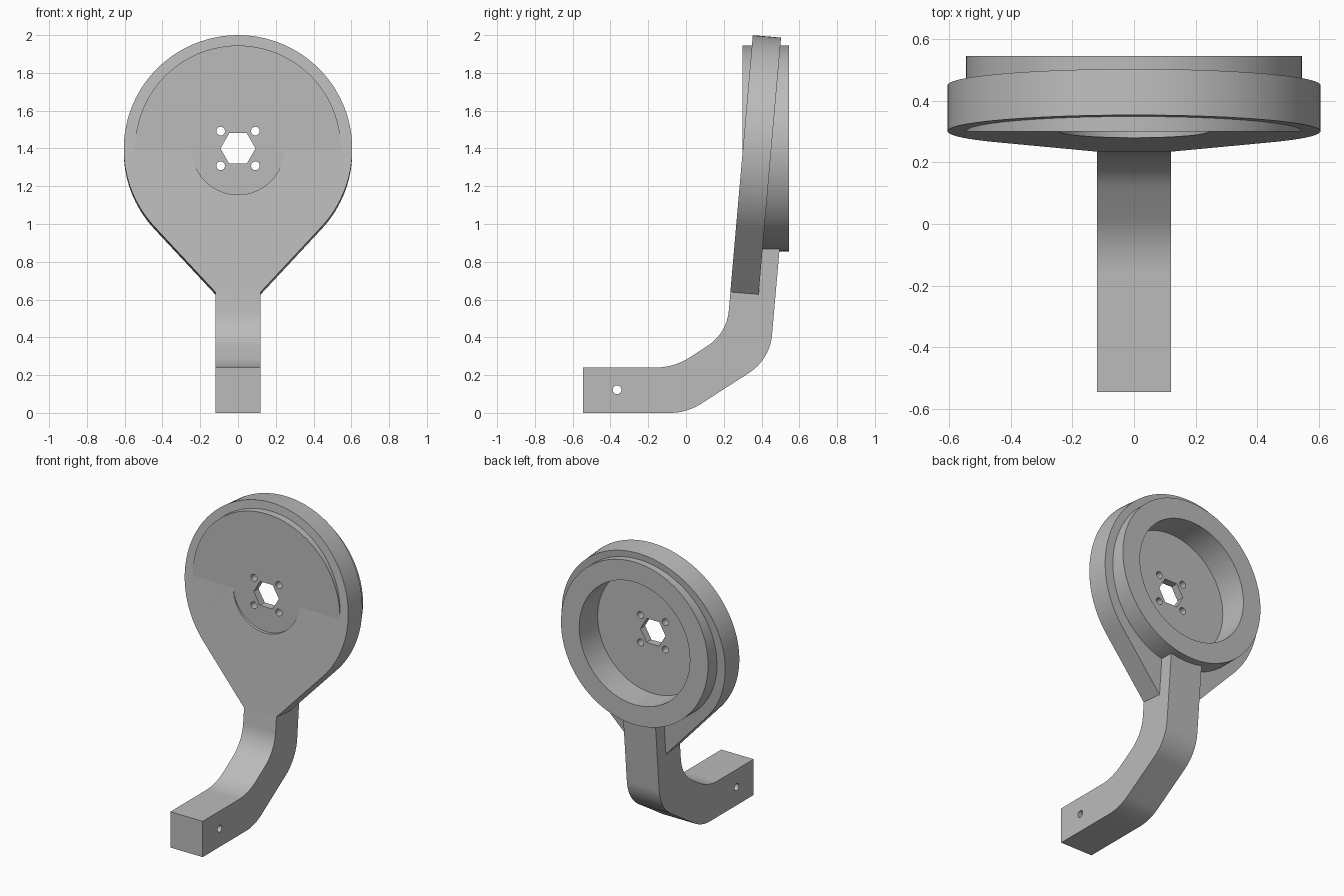
import bpy, bmesh
from math import sin, cos, tan, atan2, acos, hypot, pi, radians
from mathutils import Vector, Matrix

if "Cube" in bpy.data.objects:
    bpy.data.objects.remove(bpy.data.objects["Cube"])

grey = bpy.data.materials.new("plain grey")
grey.use_nodes = True
grey.diffuse_color = (0.5, 0.5, 0.5, 1)
grey.node_tree.nodes["Principled BSDF"].inputs["Base Color"].default_value = (0.5, 0.5, 0.5, 1)

HUB_Z = 1.40


def prism(name, points, start, end, along="y"):
    """Extrude a flat outline between two positions along x or y."""
    bm = bmesh.new()
    place = (lambda p: (p[0], start, p[1])) if along == "y" else (lambda p: (start, p[0], p[1]))
    face = bm.faces.new([bm.verts.new(place(p)) for p in points])
    moved = bmesh.ops.extrude_face_region(bm, geom=[face])["geom"]
    step = Vector((0, end - start, 0)) if along == "y" else Vector((end - start, 0, 0))
    bmesh.ops.translate(bm, vec=step, verts=[v for v in moved if isinstance(v, bmesh.types.BMVert)])
    bmesh.ops.recalc_face_normals(bm, faces=bm.faces)
    mesh = bpy.data.meshes.new(name)
    bm.to_mesh(mesh)
    bm.free()
    mesh.materials.append(grey)
    obj = bpy.data.objects.new(name, mesh)
    bpy.context.collection.objects.link(obj)
    return obj


def circle(radius, u=0, v=HUB_Z, sides=96):
    return [(u + radius * cos(2 * pi * i / sides), v + radius * sin(2 * pi * i / sides))
            for i in range(sides)]


def fillet(before, corner, after, reach, steps=12):
    """Round a corner with an arc that starts 'reach' away from it."""
    c = Vector(corner)
    a = (Vector(before) - c).normalized()
    b = (Vector(after) - c).normalized()
    half = a.angle(b) / 2
    radius = reach * tan(half)
    centre = c + (a + b).normalized() * (reach / cos(half))
    v0 = c + a * reach - centre
    v1 = c + b * reach - centre
    sweep = v0.angle(v1)
    return [centre + (v0 * sin(sweep * (1 - i / steps)) + v1 * sin(sweep * i / steps)) / sin(sweep)
            for i in range(steps + 1)]


def cut(obj, cutters):
    bpy.context.view_layer.objects.active = obj
    for cutter in cutters:
        mod = obj.modifiers.new("cut", "BOOLEAN")
        mod.operation = "DIFFERENCE"
        mod.solver = "EXACT"
        mod.object = cutter
        bpy.ops.object.modifier_apply(modifier=mod.name)


# Upright cup
cup = prism("round_cup", circle(0.545), 0.30, 0.545)

# Leaning teardrop plate, drawn around its circle centre
R, foot_x, foot_z = 0.605, 0.12, -0.76
tangent = atan2(foot_z, foot_x) + acos(R / hypot(foot_x, foot_z))
steps = 96
outline = [(-foot_x, foot_z), (foot_x, foot_z)]
for i in range(steps + 1):
    a = tangent + (pi - 2 * tangent) * i / steps
    outline.append((R * cos(a), R * sin(a)))
plate = prism("teardrop_plate", outline, 0, 0.15)
plate.data.transform(Matrix.Translation((0, 0.301, 1.397)) @ Matrix.Rotation(radians(-5), 4, "X"))

# Bent arm, profile seen from the side
low = [(-0.545, 0), (0.005, 0), (0.444, 0.283), (0.499, 0.91)]
high = [(0.259, 0.91), (0.216, 0.421), (-0.063, 0.24), (-0.545, 0.24)]
profile = [low[0], *fillet(*low[:3], 0.09), *fillet(*low[1:], 0.13), low[3],
           high[0], *fillet(*high[:3], 0.12), *fillet(*high[1:], 0.1), high[3]]
arm = prism("bent_arm", profile, -0.12, 0.12, along="x")

# Openings
hub_holes = [prism("hex_cutter", circle(0.093, sides=6), 0, 1)]
for sx in (-1, 1):
    for sz in (-1, 1):
        hub_holes.append(prism("screw_cutter", circle(0.023, sx * 0.092, HUB_Z + sz * 0.092, 24), 0, 1))
cup_pocket = prism("cup_pocket_cutter", circle(0.41), 0.35, 0.8)
plate_pocket = prism("plate_pocket_cutter", circle(0.41), 0.325, 0.8)
front_relief = prism("front_relief_cutter", circle(0.245), 0.1, 0.302)
pin_hole = prism("pin_cutter", circle(0.023, -0.365, 0.122, 24), -0.3, 0.3, along="x")

cut(cup, [cup_pocket, *hub_holes])
cut(plate, [plate_pocket, front_relief, *hub_holes])
cut(arm, [pin_hole])
for cutter in [*hub_holes, cup_pocket, plate_pocket, front_relief, pin_hole]:
    bpy.data.objects.remove(cutter)

# Smooth the round walls, keep the edges crisp
bpy.ops.object.select_all(action="DESELECT")
for obj in (cup, plate, arm):
    obj.select_set(True)
bpy.context.view_layer.objects.active = cup
bpy.ops.object.shade_smooth_by_angle(angle=radians(30))
